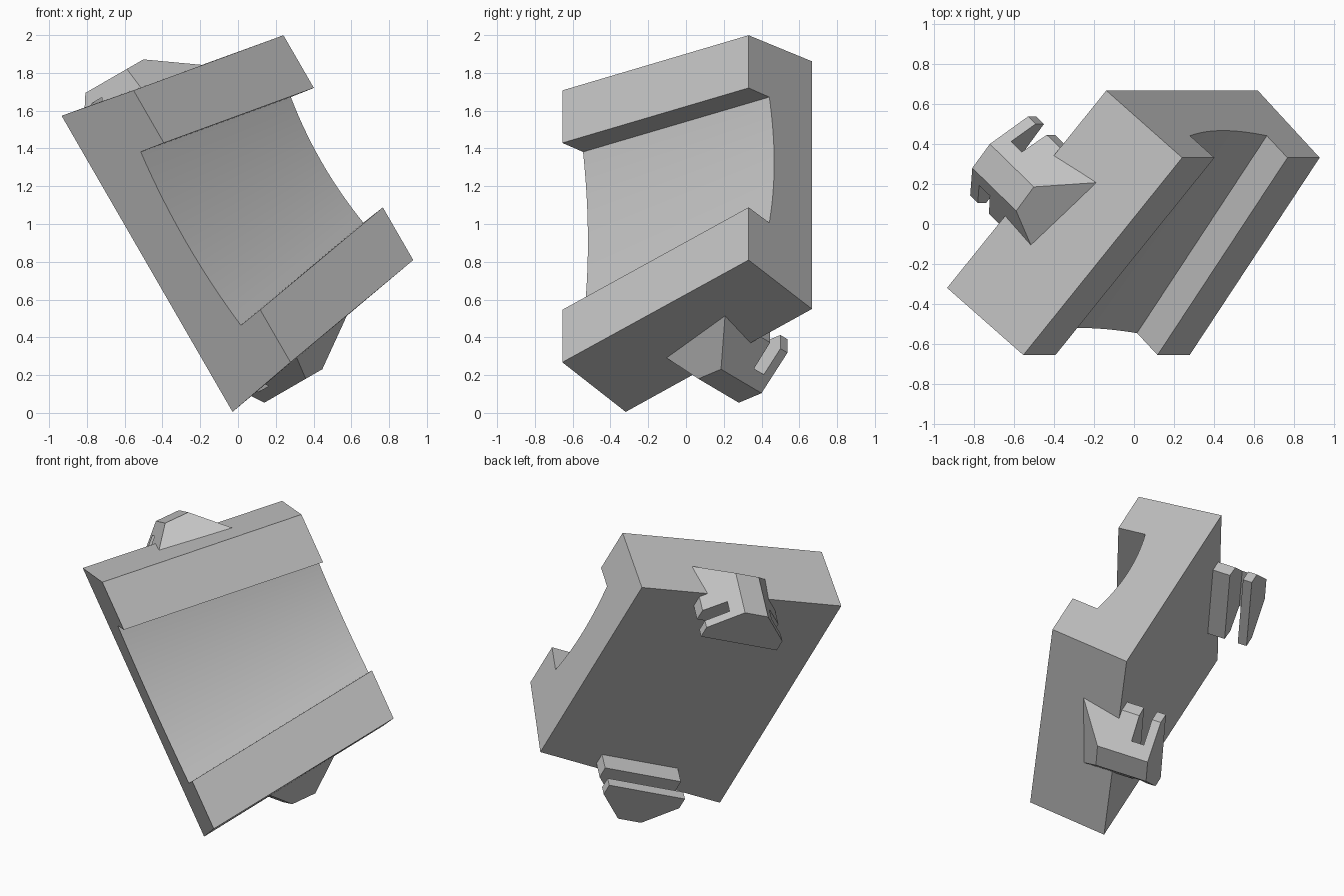
import bpy, bmesh, math
from mathutils import Matrix, Vector

cube = bpy.data.objects.get("Cube")
if cube:
    bpy.data.objects.remove(cube, do_unlink=True)

# One plain grey for the whole model
grey = bpy.data.materials.new("plain_grey")
grey.use_nodes = True
grey.diffuse_color = (0.55, 0.55, 0.55, 1)
grey.node_tree.nodes["Principled BSDF"].inputs["Base Color"].default_value = grey.diffuse_color

# Tilted local frame: x down the block, y across it, z out of the channelled face
down = Vector((math.sin(math.radians(30)), 0, -math.cos(math.radians(30))))
side = Vector((-down.z, 0, down.x))
turn = math.radians(49.8)
across = side * math.cos(turn) + Vector((0, math.sin(turn), 0))
outward = down.cross(across)
frame = Matrix((down, across, outward)).transposed().to_4x4()
frame.translation = Vector((0, 0, 1)) - 0.058 * down

LOW, HIGH = -0.581, 0.71      # two sides of the block
BACK, FRONT = -0.193, 0.327   # depth of the block


def loft(bm, start, end):
    """Join two matching outlines into a closed solid."""
    a = [bm.verts.new(p) for p in start]
    b = [bm.verts.new(p) for p in end]
    n = len(a)
    bm.faces.new(a)
    bm.faces.new(b[::-1])
    for i in range(n):
        j = (i + 1) % n
        bm.faces.new((a[j], a[i], b[i], b[j]))
    bmesh.ops.recalc_face_normals(bm, faces=bm.faces)


def add_object(name, bm):
    mesh = bpy.data.meshes.new(name)
    bm.to_mesh(mesh)
    bm.free()
    mesh.materials.append(grey)
    obj = bpy.data.objects.new(name, mesh)
    bpy.context.collection.objects.link(obj)
    obj.matrix_world = frame
    return obj


def block_outline(y, front, back, lip, floor):
    """Section of the block with a shallow curved channel in its front."""
    steps = 16
    pts = [(-back, BACK), (-front, FRONT), (-lip, FRONT)]
    for i in range(steps + 1):
        t = 2 * i / steps - 1
        pts.append((floor * t, 0.157 - 0.04 * (1 - t * t)))
    pts += [(lip, FRONT), (front, FRONT), (back, BACK)]
    return [(x, y, z) for x, z in pts]


# Wedge-shaped block, half-heights shrinking from one side to the other
bm = bmesh.new()
loft(bm, block_outline(LOW, 0.831, 0.905, 0.51, 0.53),
     block_outline(HIGH, 0.687, 0.757, 0.365, 0.384))
block = add_object("channelled_block", bm)
bpy.context.view_layer.objects.active = block
block.select_set(True)
bpy.ops.object.shade_smooth_by_angle(angle=math.radians(25))

# Hooked clip: slotted section with a sloping front, run across the block
TOP, TIP, SLOT = -0.947, -0.684, -0.882
section = [(TIP, -0.45), (TOP, -0.45), (TOP, -0.118), (TIP, -0.118 + TIP - TOP),
           (TIP, -0.305), (SLOT, -0.312), (SLOT, -0.393), (TIP, -0.392)]
bm = bmesh.new()
loft(bm, [(x, -0.193, z) for x, z in section], [(x, 0.323, z) for x, z in section])

# Chamfer both ends of the clip
for y, sign in ((-0.014, -1), (0.143, 1)):
    bmesh.ops.bisect_plane(bm, geom=bm.verts[:] + bm.edges[:] + bm.faces[:],
                           plane_co=(TOP, y, 0), plane_no=(-1, sign, 0),
                           clear_outer=True)
    rim = [e for e in bm.edges if e.is_boundary]
    bmesh.ops.holes_fill(bm, edges=rim, sides=0)
bmesh.ops.recalc_face_normals(bm, faces=bm.faces)
clips = add_object("hooked_clips", bm)

# Matching clip on the opposite end
mirror = clips.modifiers.new("opposite_clip", 'MIRROR')
mirror.use_axis = (True, False, False)
mirror.use_clip = False
mirror.use_mirror_merge = False
